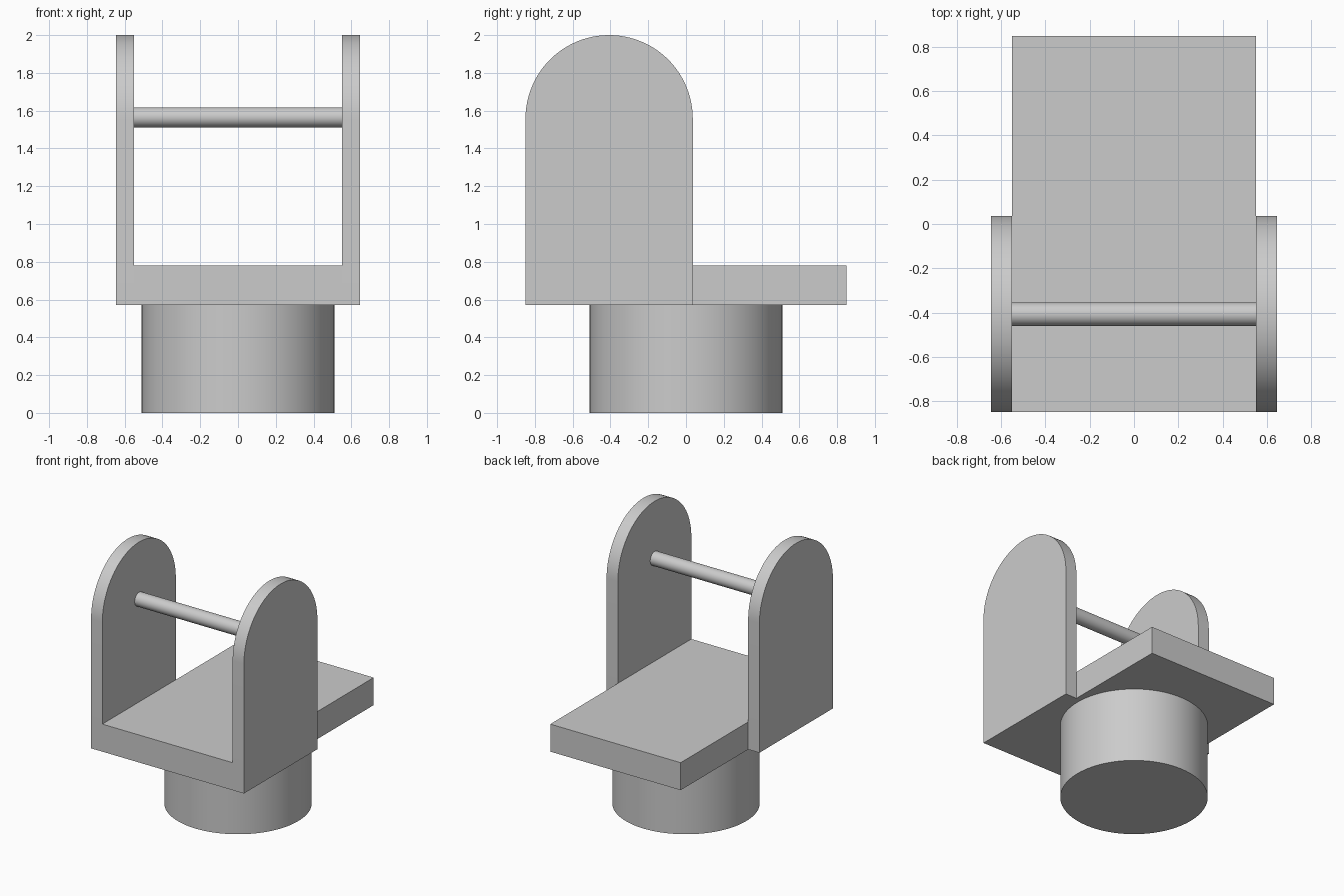
import bpy
import bmesh
import math
from mathutils import Matrix

cube = bpy.data.objects.get("Cube")
if cube:
    bpy.data.objects.remove(cube, do_unlink=True)

grey = bpy.data.materials.new("light grey")
grey.use_nodes = True
colour = (0.6, 0.6, 0.6, 1)
grey.diffuse_color = colour
grey.node_tree.nodes["Principled BSDF"].inputs["Base Color"].default_value = colour

# Shared measurements
DECK_BOTTOM, DECK_TOP = 0.57, 0.78
HALF_WIDTH, HALF_LENGTH = 0.55, 0.85
CHEEK_THICKNESS = 0.095
CHEEK_RADIUS = 0.443
PIVOT_Y = CHEEK_RADIUS - HALF_LENGTH
PIVOT_Z = 2 - CHEEK_RADIUS


def finish(name, bm, smooth=False):
    bmesh.ops.recalc_face_normals(bm, faces=bm.faces)
    mesh = bpy.data.meshes.new(name)
    bm.to_mesh(mesh)
    bm.free()
    mesh.materials.append(grey)
    obj = bpy.data.objects.new(name, mesh)
    bpy.context.collection.objects.link(obj)
    if smooth:
        bpy.ops.object.select_all(action="DESELECT")
        obj.select_set(True)
        bpy.context.view_layer.objects.active = obj
        bpy.ops.object.shade_smooth_by_angle(angle=math.radians(30))
    return obj


def cylinder(name, radius, length, matrix, segments):
    bm = bmesh.new()
    bmesh.ops.create_cone(bm, cap_ends=True, segments=segments, radius1=radius,
                          radius2=radius, depth=length, matrix=matrix)
    return finish(name, bm, smooth=True)


def cheek(name, side):
    # Upright plate with a semicircular top, extruded outwards
    profile = [(-HALF_LENGTH, DECK_BOTTOM), (PIVOT_Y + CHEEK_RADIUS, DECK_BOTTOM)]
    steps = 48
    for i in range(steps + 1):
        a = math.pi * i / steps
        profile.append((PIVOT_Y + CHEEK_RADIUS * math.cos(a),
                        PIVOT_Z + CHEEK_RADIUS * math.sin(a)))
    bm = bmesh.new()
    face = bm.faces.new([bm.verts.new((side * HALF_WIDTH, y, z)) for y, z in profile])
    result = bmesh.ops.extrude_face_region(bm, geom=[face], use_keep_orig=True)
    moved = [g for g in result["geom"] if isinstance(g, bmesh.types.BMVert)]
    bmesh.ops.translate(bm, verts=moved, vec=(side * CHEEK_THICKNESS, 0, 0))
    return finish(name, bm, smooth=True)


# Flat deck
bm = bmesh.new()
bmesh.ops.create_cube(bm, size=1, matrix=(
    Matrix.Translation((0, 0, (DECK_BOTTOM + DECK_TOP) / 2))
    @ Matrix.Diagonal((2 * HALF_WIDTH, 2 * HALF_LENGTH, DECK_TOP - DECK_BOTTOM, 1))))
finish("deck", bm)

# Round pedestal under the deck
cylinder("pedestal", 0.51, DECK_BOTTOM,
         Matrix.Translation((0, 0, DECK_BOTTOM / 2)), 96)

# Side plates
cheek("left_side_plate", 1)
cheek("right_side_plate", -1)

# Crossbar between the side plates
cylinder("crossbar", 0.053, 2 * HALF_WIDTH,
         Matrix.Translation((0, PIVOT_Y, 1.565)) @ Matrix.Rotation(math.pi / 2, 4, "Y"), 48)
